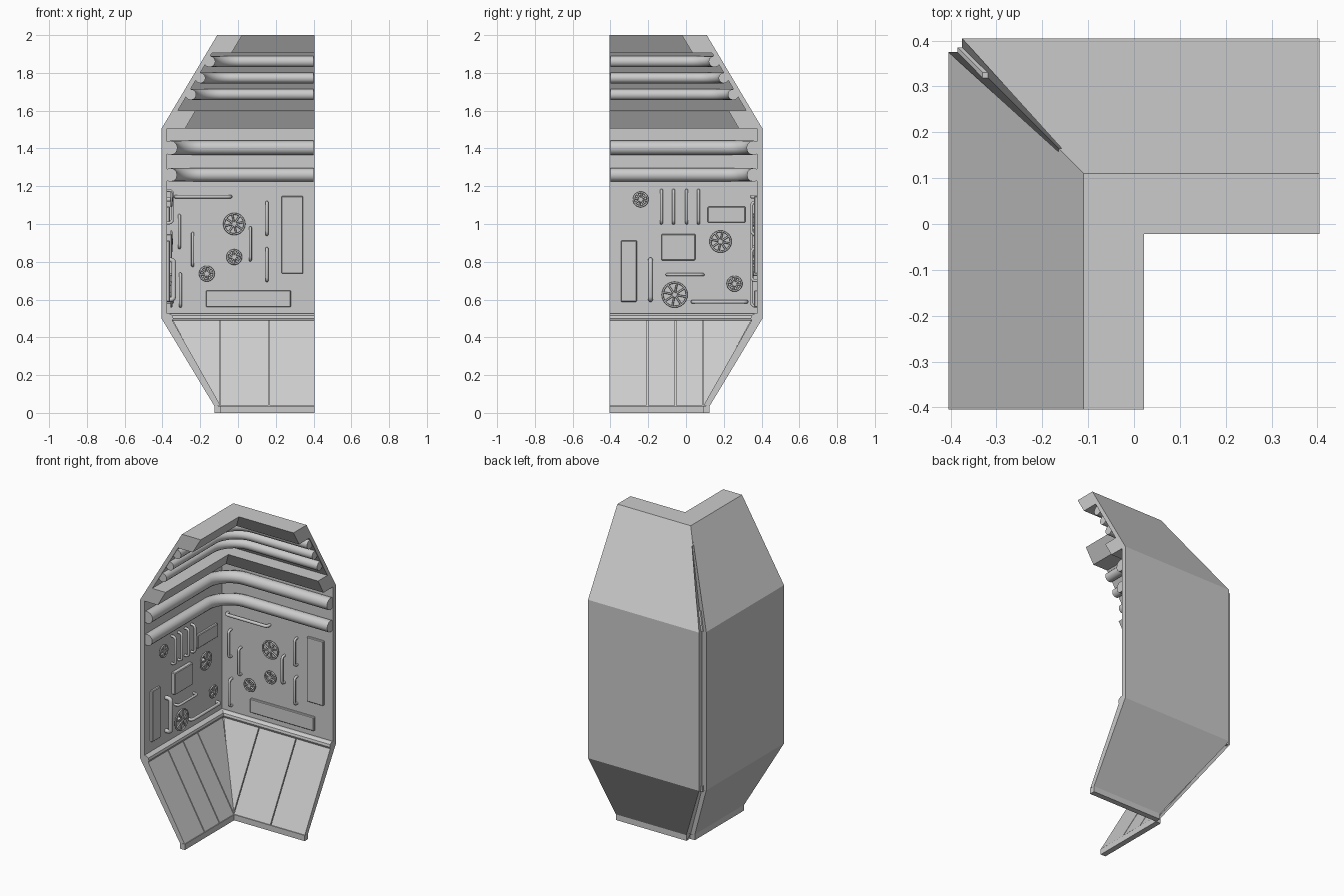
import bpy, bmesh, math
from mathutils import Vector

if "Cube" in bpy.data.objects:
    bpy.data.objects.remove(bpy.data.objects["Cube"])

END = 0.405      # where both wings stop
WALL = 0.375     # inner face distance of the upright wall


def place(side, a, d, z):
    """Wall coordinates (along, distance, height) to world; the left wing mirrors the back wing."""
    return Vector((a, d, z)) if side == "back" else Vector((-d, -a, z))


def mesh_object(name, verts, faces, bevel=0):
    bm = bmesh.new()
    vs = [bm.verts.new(v) for v in verts]
    for f in faces:
        bm.faces.new([vs[i] for i in f])
    bmesh.ops.recalc_face_normals(bm, faces=bm.faces)
    me = bpy.data.meshes.new(name)
    bm.to_mesh(me)
    bm.free()
    ob = bpy.data.objects.new(name, me)
    bpy.context.collection.objects.link(ob)
    if bevel:
        mod = ob.modifiers.new("bevel", "BEVEL")
        mod.width, mod.segments = bevel, 1
    return ob


def loft(name, rings, bevel=0):
    n = len(rings[0])
    verts = [v for ring in rings for v in ring]
    faces = [list(range(n)), [len(verts) - n + i for i in range(n)]]
    for r in range(len(rings) - 1):
        for i in range(n):
            j = (i + 1) % n
            faces.append([r * n + i, r * n + j, (r + 1) * n + j, (r + 1) * n + i])
    return mesh_object(name, verts, faces, bevel)


def corner_beam(name, profile):
    """Sweep a (d, z) profile along both wings with a mitred corner."""
    return loft(name, [[place("left", END, d, z) for d, z in profile],
                       [place("back", -d, d, z) for d, z in profile],
                       [place("back", END, d, z) for d, z in profile]])


def tubes(name, paths, r, cyclic_first=False, res=3):
    cu = bpy.data.curves.new(name, "CURVE")
    cu.dimensions = "3D"
    cu.bevel_depth, cu.bevel_resolution, cu.use_fill_caps = r, res, True
    for k, pts in enumerate(paths):
        sp = cu.splines.new("POLY")
        sp.points.add(len(pts) - 1)
        for p, co in zip(sp.points, pts):
            p.co = (*co, 1)
        sp.use_cyclic_u = cyclic_first and k == 0
        sp.use_smooth = True
    ob = bpy.data.objects.new(name, cu)
    bpy.context.collection.objects.link(ob)
    return ob


def corner_pipe(name, d, z, r, bend=0.16):
    pts = [(-d, -0.4, z)]
    for i in range(9):
        t = math.pi - i * math.pi / 16
        pts.append((-d + bend + bend * math.cos(t), d - bend + bend * math.sin(t), z))
    pts.append((0.4, d, z))
    tubes(name, [pts], r, res=4)


def handle(side, a0, z0, a1, z1, r=0.008, out=0.027):
    """Grab bar with two rounded legs going into the wall."""
    A, B = Vector((a0, z0)), Vector((a1, z1))
    u = (B - A).normalized()
    c = 0.016
    half = []
    for i in range(4):
        t = i * math.pi / 6
        half.append((c * (1 - math.sin(t + 0)), 0, t))
    leg = [(0, -0.003)] + [(c - c * math.cos(t), out - c + c * math.sin(t)) for _, _, t in half]
    pts = [(A + u * s, h) for s, h in leg] + [(B - u * s, h) for s, h in reversed(leg)]
    tubes(side + "_handle", [[place(side, p.x, WALL - h, p.y) for p, h in pts]], r)


def valve(side, a, z, r):
    """Hand wheel: rim, eight spokes and a stem."""
    d = WALL - 0.022

    def rim(t, k, dd):
        return place(side, a + k * math.cos(t), dd, z + k * math.sin(t))
    paths = [[rim(i * math.pi / 12, r - 0.006, d) for i in range(24)]]
    for i in range(4):
        t = i * math.pi / 4 + 0.2
        paths.append([rim(t, r - 0.006, d), rim(t, 0, d - 0.004), rim(t + math.pi, r - 0.006, d)])
    tubes(side + "_valve_wheel", paths, 0.005, True, 2)
    tubes(side + "_valve_stem", [[rim(0, 0, WALL + 0.005), rim(0, 0, d - 0.008)]], 0.012)


def plate(side, a0, a1, z0, z1, t=0.015):
    rings = [[place(side, a, d, z) for a, z in ((a0, z0), (a1, z0), (a1, z1), (a0, z1))]
             for d in (WALL + 0.005, WALL - t)]
    loft(side + "_wall_plate", rings, 0.004)


# Outer shell of each wing: (distance, height, mitre distance); open notch behind the corner
shell = [(0.09, 0, 0.09), (0.125, 0, 0.09), (0.125, 0.036, 0.09), (0.405, 0.5, WALL),
         (0.405, 1.505, WALL), (0.11, 2, 0.108), (0.082, 2, 0.082), (WALL, 1.505, WALL),
         (WALL, 0.5, WALL), (0.105, 0.036, 0.105), (0.09, 0.036, 0.09)]
for side in ("back", "left"):
    loft(side + "_shell", [[place(side, -m, d, z) for d, z, m in shell],
                           [place(side, END, d, z) for d, z, m in shell]])

# Slanted box beams at the top and at the shoulder
corner_beam("top_beam", [(0.11, 2), (-0.022, 2), (0.035, 1.905), (0.165, 1.905)])
corner_beam("shoulder_beam", [(0.385, 1.505), (0.28, 1.505), (0.225, 1.6), (0.33, 1.6)])

# Rounded trim where the lower slope meets the wall
corner_beam("lower_trim", [(0.385, 0.525), (0.362, 0.525), (0.346, 0.515), (0.342, 0.5),
                           (0.347, 0.488), (0.385, 0.488)])

# Lower sloping panels separated by thin grooves
lo, hi = (0.092, 0.038), (0.347, 0.488)
for side, cuts in (("back", [-0.095, 0.165, END]), ("left", [-0.09, 0.055, 0.205, END])):
    for k in range(len(cuts)):
        g = 0.003
        right = cuts[k] - (g if k < len(cuts) - 1 else 0)
        left_lo, left_hi = (-lo[0] + g, -hi[0] + g) if k == 0 else (cuts[k - 1] + g,) * 2
        if k == 0:
            left_lo = min(left_lo, right - 0.004)
        quad = [(left_lo, *lo), (right, *lo), (right, *hi), (left_hi, *hi)]
        loft(side + "_slope_panel", [[place(side, a, d, z) for a, d, z in quad],
                                     [place(side, a, d + 0.022, z) for a, d, z in quad]])

# Pipes running round the corner
for d, z, r in ((0.358, 1.26, 0.036), (0.358, 1.403, 0.038), (0.25, 1.685, 0.029),
                (0.2, 1.773, 0.028), (0.15, 1.86, 0.03)):
    corner_pipe("corner_pipe", d, z, r)

# Back wall fittings
for v in ((-0.02, 1.0, 0.06), (-0.02, 0.825, 0.043), (-0.165, 0.737, 0.043)):
    valve("back", *v)
for p in ((-0.17, 0.28, 0.56, 0.648), (0.23, 0.345, 0.737, 1.147)):
    plate("back", *p)
for a, z0, z1 in ((-0.31, 0.875, 1.045), (-0.24, 0.78, 0.95), (-0.305, 0.565, 0.735),
                  (0.065, 0.81, 0.98), (0.153, 0.945, 1.115), (0.153, 0.7, 0.87)):
    handle("back", a, z0, a, z1)
handle("back", -0.33, 1.145, -0.04, 1.145, 0.01)

# Left wall fittings, given by world y
for y, z, r in ((-0.24, 1.13, 0.043), (0.183, 0.907, 0.06), (0.257, 0.684, 0.043), (-0.06, 0.626, 0.07)):
    valve("left", -y, z, r)
for y0, y1, z0, z1 in ((-0.345, -0.26, 0.588, 0.912), (-0.13, 0.05, 0.808, 0.947), (0.115, 0.315, 1.007, 1.092)):
    plate("left", -y1, -y0, z0, z1, 0.025 if y0 == -0.13 else 0.015)
for y in (-0.13, -0.066, 0.003, 0.066):
    handle("left", -y, 1.005, -y, 1.178)
handle("left", 0.188, 0.6, 0.188, 0.81, 0.013, 0.035)
handle("left", 0.1, 0.732, -0.09, 0.732)
handle("left", -0.035, 0.588, -0.32, 0.588, 0.01)
